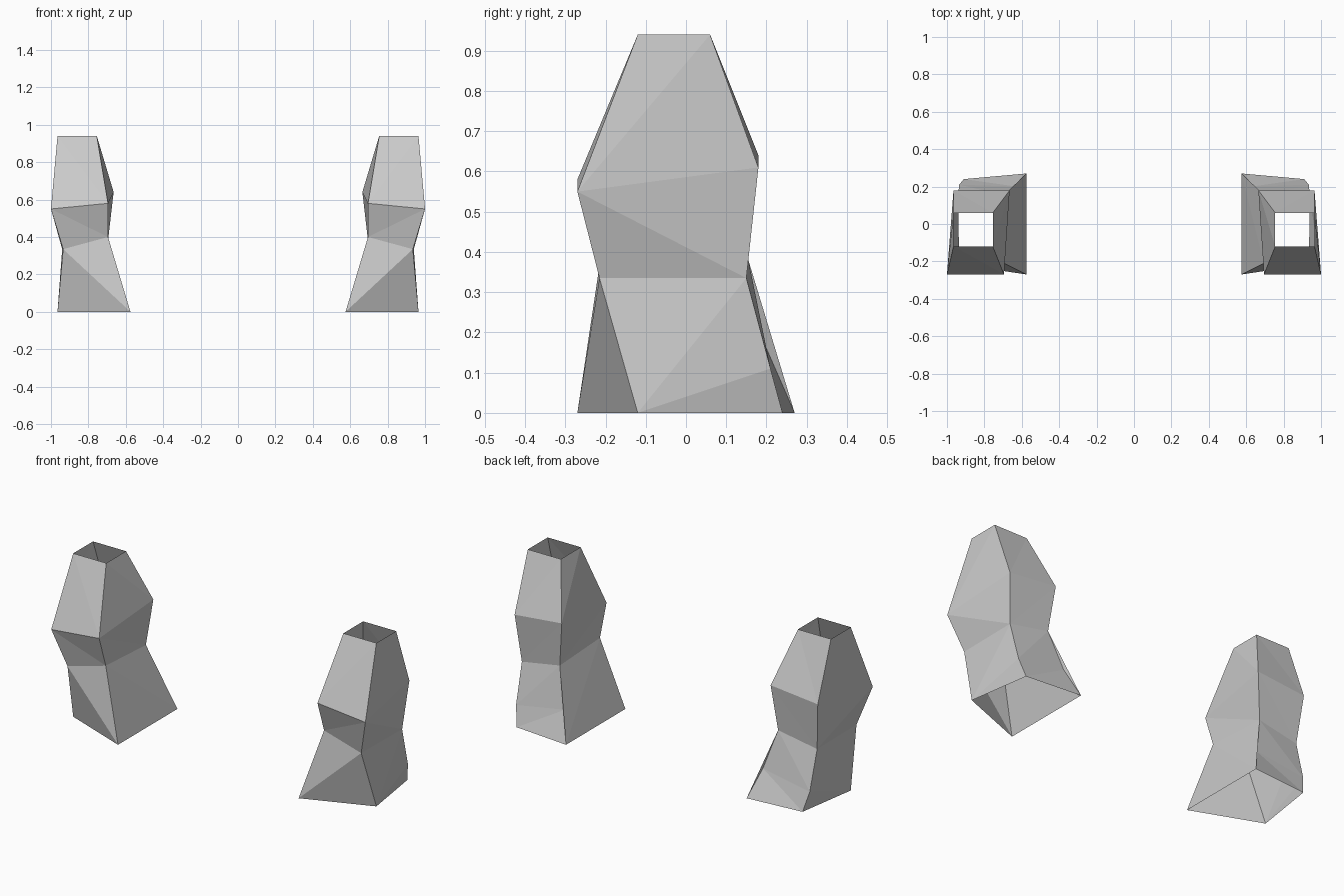
import bpy
import bmesh

if "Cube" in bpy.data.objects:
    bpy.data.objects.remove(bpy.data.objects["Cube"])

# Cross-sections of one leg, top to bottom.
# Corner order: front inner, front outer, back outer, back inner.
RINGS = [
    [(0.755, -0.12, 0.94), (0.965, -0.12, 0.94), (0.965, 0.06, 0.94), (0.755, 0.06, 0.94)],
    [(0.695, -0.27, 0.58), (1.0, -0.27, 0.55), (0.965, 0.18, 0.61), (0.665, 0.18, 0.64)],
    [(0.695, -0.21, 0.40), (0.935, -0.215, 0.335), (0.94, 0.15, 0.335), (0.695, 0.155, 0.38)],
    [(0.575, -0.27, 0.0), (0.965, -0.12, 0.0), (0.91, 0.24, 0.0), (0.575, 0.27, 0.0)],
]
# Crease across the back of the lower leg
BACK_CREASE = [(0.935, 0.21, 0.11), (0.63, 0.20, 0.16)]

bm = bmesh.new()
rings = [[bm.verts.new(p) for p in ring] for ring in RINGS]
crease_out, crease_in = [bm.verts.new(p) for p in BACK_CREASE]


def panel(a, b, c, d, flip=False):
    """Two triangles filling a quad, with a chosen fold direction."""
    tris = [(a, d, c), (a, c, b)] if flip else [(a, d, b), (b, d, c)]
    for t in tris:
        bm.faces.new(t)


# Side walls: open at the top and bottom
for i in range(3):
    for j in range(4):
        if i == 2 and j in (1, 2):
            continue
        k = (j + 1) % 4
        panel(rings[i][j], rings[i][k], rings[i + 1][k], rings[i + 1][j],
              flip=(i == 1 and j == 1))

# Lower outer wall and creased lower back
_, fo2, bo2, bi2 = rings[2]
_, fo3, bo3, bi3 = rings[3]
for tri in [(fo2, fo3, bo2), (bo2, fo3, crease_out), (fo3, bo3, crease_out),
            (bi2, crease_in, bi3)]:
    bm.faces.new(tri)
panel(bo2, bi2, crease_in, crease_out)
panel(crease_out, crease_in, bi3, bo3)

# Pair of legs mirrored across x = 0
mesh = bpy.data.meshes.new("lower_legs")
bm.to_mesh(mesh)
bm.free()
legs = bpy.data.objects.new("lower_legs", mesh)
bpy.context.collection.objects.link(legs)
mirror = legs.modifiers.new("mirror", 'MIRROR')
mirror.use_axis[0] = True
